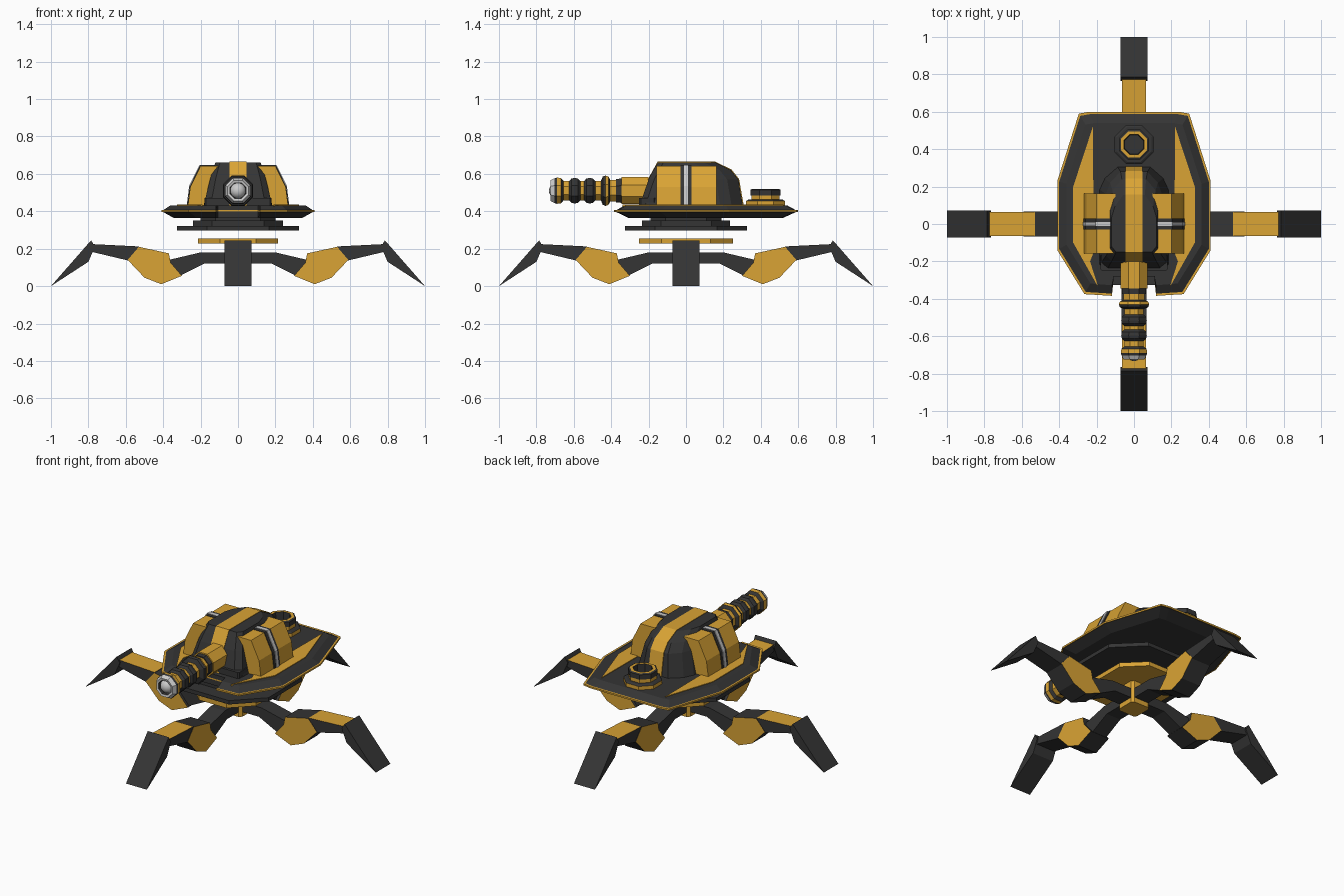
import bpy, bmesh, math
from mathutils import Matrix, Vector

if "Cube" in bpy.data.objects:
    bpy.data.objects.remove(bpy.data.objects["Cube"])


def material(name, rgb):
    m = bpy.data.materials.new(name)
    m.diffuse_color = (*rgb, 1)
    m.use_nodes = True
    m.node_tree.nodes["Principled BSDF"].inputs["Base Color"].default_value = m.diffuse_color
    return m


YEL = material("yellow", (0.70, 0.37, 0.035))
DRK = material("charcoal", (0.035, 0.035, 0.035))
GRY = material("light_grey", (0.55, 0.55, 0.55))
MATS = [DRK, YEL, GRY]
D, Y, G = 0, 1, 2


def make(name, verts, faces, mat=D, xf=None, paint=None):
    """Mesh object; mat is one index or a list per face, paint picks by normal."""
    me = bpy.data.meshes.new(name)
    me.from_pydata([tuple(v) for v in verts], [], faces)
    bm = bmesh.new()
    bm.from_mesh(me)
    bm.faces.ensure_lookup_table()
    for i, f in enumerate(bm.faces):
        f.material_index = mat[i] if isinstance(mat, list) else mat
    bmesh.ops.recalc_face_normals(bm, faces=bm.faces[:])
    if paint:
        for f in bm.faces:
            f.material_index = paint(f.normal)
    if xf:
        bm.transform(xf)
    bm.to_mesh(me)
    bm.free()
    for m in MATS:
        me.materials.append(m)
    ob = bpy.data.objects.new(name, me)
    bpy.context.collection.objects.link(ob)
    return ob


def loft(name, rings, mats, closed=True, **kw):
    """Skin equal rings of 3D points; mats = one index per band, then two caps."""
    n = len(rings[0])
    verts = [p for r in rings for p in r]
    faces, mat = [], []
    for k in range(len(rings) - 1):
        for i in range(n):
            j = (i + 1) % n
            faces.append((k*n + i, k*n + j, (k+1)*n + j, (k+1)*n + i))
            mat.append(mats[k])
    if closed:
        faces += [tuple(range(n))[::-1], tuple(range((len(rings)-1)*n, len(rings)*n))]
        mat += mats[-2:]
    return make(name, verts, faces, mat, **kw)


def prism(name, pts, axis, lo, hi, side=D, cap=D, **kw):
    """Extrude a 2D profile along an axis."""
    def at(p, t):
        return [(t, p[0], p[1]), (p[0], t, p[1]), (p[0], p[1], t)][axis]
    return loft(name, [[at(p, lo) for p in pts], [at(p, hi) for p in pts]], [side, cap, cap], **kw)


def lathe(name, prof, mats, sides=8, xf=None):
    rings = []
    for r, z in prof:
        rings.append([(r*math.cos(a), r*math.sin(a), z) for a in
                      [(i + .5)*math.tau/sides for i in range(sides)]])
    return loft(name, rings, mats + [mats[0], mats[-1]], xf=xf)


def mirrored(half):
    return half + [(-x, y) for x, y in reversed(half)]


def octagon(x, y, c):
    return mirrored([(x-c, -y), (x, c-y), (x, y-c), (x-c, y)])


# four identical legs
inner = [(0, .12), (.18, .12), (.32, .05), (.37, .14), (.2, .18), (0, .18)]
knee = [(.30, .055), (.41, .01), (.50, .045), (.59, .14), (.53, .21), (.37, .175), (.36, .125)]
shin = [(.50, .13), (.58, .135), (.79, .185), (.79, .225), (.53, .212)]
foot = [(1, 0), (.785, .245), (.765, .21), (.80, .13)]
for k, side in enumerate(("right", "back", "left", "front")):
    xf = Matrix.Rotation(k*math.pi/2, 4, 'Z')
    prism(side + "_leg_inner", inner, 1, -.05, .05, xf=xf)
    prism(side + "_leg_knee", knee, 1, -.066, .066, D, Y, xf=xf)
    prism(side + "_leg_shin", shin, 1, -.064, .064, xf=xf,
          paint=lambda n: Y if n.z > .5 else D)
    prism(side + "_leg_foot", foot, 1, -.072, .072, xf=xf)

# hub and the stacked turntable plates
prism("hub_block", octagon(.065, .065, .015), 2, .09, .235, Y, Y)
prism("hub_plate", octagon(.215, .25, .12), 2, .228, .255, Y, Y)
prism("turntable_disc", octagon(.325, .325, .16), 2, .298, .322)
prism("turntable_neck", octagon(.24, .235, .1), 2, .32, .35)
prism("turntable_collar", octagon(.20, .19, .08), 2, .345, .38)

# hull with front notch
hull = [(.108, -.28), (.115, -.37), (.265, -.375), (.41, -.14), (.41, .23), (.295, .59), (.24, .60)]


def hull_ring(s, z):
    half = [(x, y) if i == 0 else (max(x*s, .118), .1 + (y-.1)*(s if i > 1 else s+.03))
            for i, (x, y) in enumerate(hull)]
    return [(x, y, z) for x, y in mirrored(half)]


loft("hull", [hull_ring(.84, .365), hull_ring(.985, .398), hull_ring(1, .396),
              hull_ring(1, .406), hull_ring(.975, .406), hull_ring(.88, .432)],
     [D, Y, Y, Y, D, D, D])
stripe = [(.22, .52), (.325, .20), (.325, -.10), (.19, -.34), (.235, -.20), (.215, -.15)]
for s, side in ((1, "right"), (-1, "left")):
    prism(side + "_hull_stripe", [(s*x, y) for x, y in stripe], 2, .425, .436, Y, Y)

# turret dome with tapered rear
rings = []
for z, yf, yb, w in ((.425, -.25, .305, .185), (.57, -.20, .28, .15), (.62, -.175, .24, .135),
                     (.662, -.15, .155, .12)):
    half = [(w*.8, yf), (w, yf + .03), (w, yb - .12), (w*.85, yb - .06), (w*.48, yb)]
    rings.append([(x, y, z) for x, y in mirrored(half)])
loft("turret_dome", rings, [D]*5)
prism("turret_centre_stripe", [(-.253, .43), (-.204, .57), (-.152, .665), (.157, .665), (.244, .623),
                               (.284, .572), (.309, .43)], 0, -.045, .045, Y, Y)
prism("turret_front_base", octagon(.18, .045, .01), 2, .425, .47, xf=Matrix.Translation((0, -.205, 0)))

# side pods with banded middle
pod = [(.10, .43), (.268, .43), (.255, .53), (.20, .642), (.10, .642)]
for s, side in ((1, "right"), (-1, "left")):
    for part, lo, hi, grow, m in (("pod", -.157, .163, 0, Y), ("pod_band", -.03, .03, .003, D),
                                  ("pod_line", -.01, .012, .006, G)):
        pts = [(s*(x + grow), z + grow) for x, z in pod]
        prism(side + "_" + part, pts, 1, lo, hi, m, m)

# cannon: profile of radius and distance forward
prof = [(.078, .20), (.078, .345), (.07, .345), (.068, .375), (.062, .375), (.062, .405),
        (.082, .415), (.088, .43), (.082, .445), (.056, .455)]
mats = [Y, Y, D, D, Y, D, Y, D, D]
for c in (.515, .595):
    prof += [(.056, c-.03), (.07, c-.018), (.074, c), (.07, c+.018), (.056, c+.03)]
    mats += [Y, D, D, D, D]
prof += [(.056, .655), (.073, .668), (.076, .69), (.072, .702), (.06, .725), (.046, .722), (.044, .70)]
mats += [Y, D, Y, D, G, G, D]
aim = Matrix.Translation((0, 0, .51)) @ Matrix.Rotation(math.pi/2, 4, 'X')
lathe("cannon_barrel", prof, mats, 8, aim)
bm = bmesh.new()
bmesh.ops.create_uvsphere(bm, u_segments=16, v_segments=10, radius=.043)
for f in bm.faces:
    f.smooth = True
me = bpy.data.meshes.new("muzzle_ball")
bm.transform(Matrix.Translation((0, -.69, .51)))
bm.to_mesh(me)
bm.free()
me.materials.append(GRY)
bpy.context.collection.objects.link(bpy.data.objects.new("muzzle_ball", me))

# rear hatch
lathe("rear_hatch", [(.112, .425), (.112, .455), (.10, .462), (.082, .462), (.082, .485), (.086, .485),
                     (.086, .515), (.076, .52), (.058, .52), (.055, .47)],
      [Y, D, D, Y, D, D, D, Y, D], 8, Matrix.Translation((0, .425, 0)))
